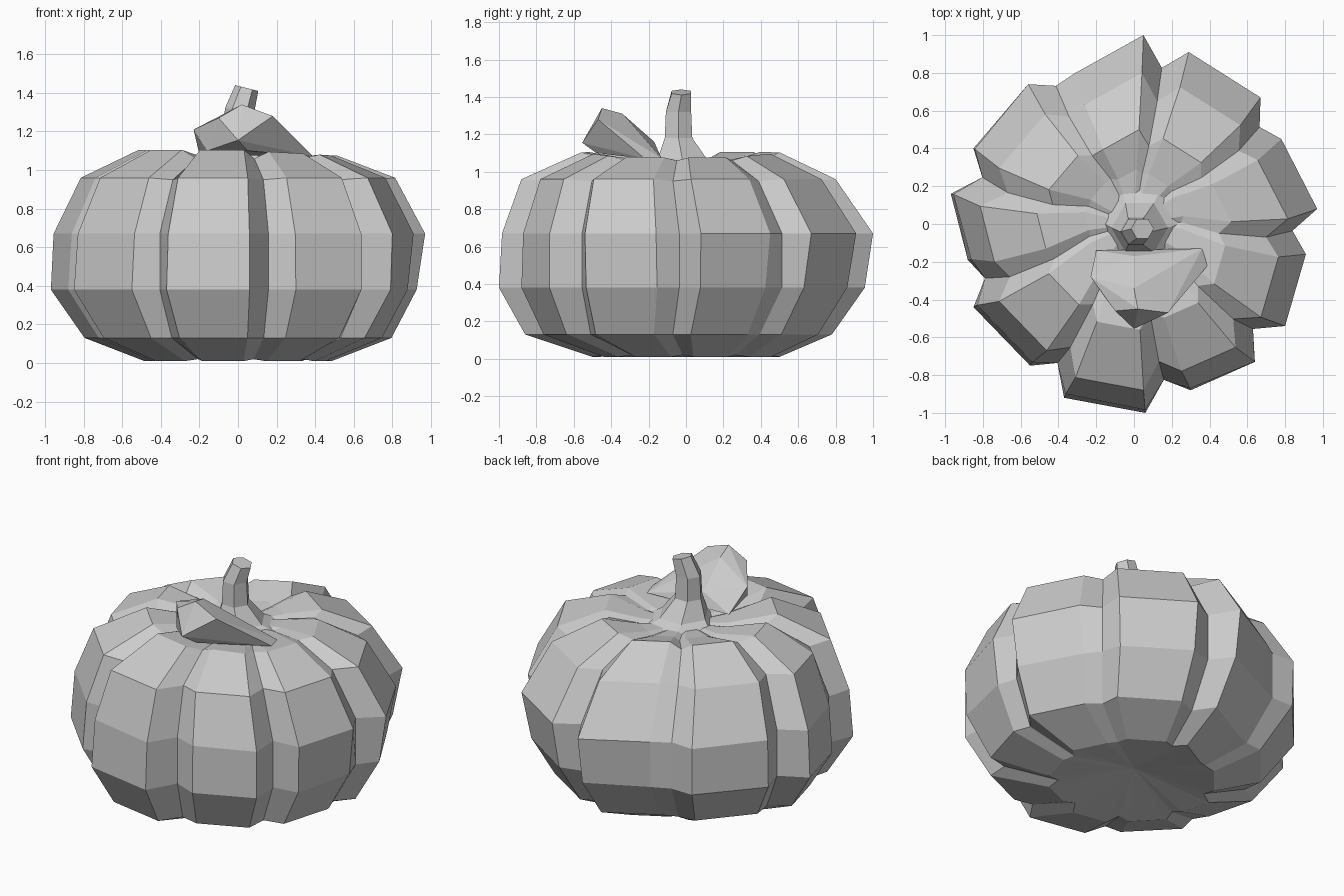
import bpy, bmesh, math
from mathutils import Vector

if "Cube" in bpy.data.objects:
    bpy.data.objects.remove(bpy.data.objects["Cube"])

grey = bpy.data.materials.new("pale_grey")
grey.diffuse_color = (0.6, 0.6, 0.6, 1)
grey.use_nodes = True
grey.node_tree.nodes["Principled BSDF"].inputs["Base Color"].default_value = grey.diffuse_color


def finish(name, bm):
    bmesh.ops.recalc_face_normals(bm, faces=bm.faces[:])
    mesh = bpy.data.meshes.new(name)
    bm.to_mesh(mesh)
    bm.free()
    mesh.materials.append(grey)
    ob = bpy.data.objects.new(name, mesh)
    bpy.context.collection.objects.link(ob)
    return ob


def loft(bm, rings):
    rows = [[bm.verts.new(p) for p in ring] for ring in rings]
    n = len(rows[0])
    for a, b in zip(rows, rows[1:]):
        for i in range(n):
            j = (i + 1) % n
            bm.faces.new((a[i], a[j], b[j], b[i]))
    return rows


# Body: nine lobes, each given by its two outer ridges seen from above
lobes = [((.29, .91), (.67, .67)), ((.78, .45), (.97, .08)),
         ((.91, -.16), (.80, -.54)), ((.64, -.73), (.30, -.88)),
         ((.06, -1.0), (-.37, -.92)), ((-.55, -.75), (-.85, -.44)),
         ((-.88, -.19), (-.97, .16)), ((-.85, .40), (-.56, .74)),
         ((-.31, .80), (.05, 1.0))]
# ridge height and scale, groove height and radius, shift along y
levels = [(.01, .50, .02, .43, 0), (.13, .82, .13, .71, -.04),
          (.38, 1.0, .38, .84, 0), (.67, 1.0, .67, .84, 0),
          (.96, .84, .95, .70, -.04), (1.105, .53, 1.06, .45, -.03),
          (1.055, .27, 1.04, .25, .02)]

rings = []
for k, (rz, rs, gz, gr, dy) in enumerate(levels):
    ring = []
    for i, (a, b) in enumerate(lobes):
        for p in (a, b):
            v = Vector(p)
            n = v.normalized()
            s, z = rs, rz
            if k == 2:      # back right lobes bulge higher up
                s -= .06 * max(0, n.dot(Vector((.7, .7))))
            if k == 3:      # front left lobes bulge lower down
                s -= .025 * max(0, n.dot(Vector((-.7, -.7))))
            if k == 5:      # right shoulder is lower
                z -= .03 * max(0, n.x)
            ring.append((v.x * s, v.y * s + dy, z))
        mid = (Vector(b) + Vector(lobes[(i + 1) % 9][0])).normalized() * gr
        ring.append((mid.x, mid.y + dy, gz))
    rings.append(ring)

bm = bmesh.new()
rows = loft(bm, rings)
for row, z in ((rows[0], .09), (rows[-1], 1.03)):
    centre = bm.verts.new((0, 0, z))
    for i in range(len(row)):
        bm.faces.new((row[i], row[(i + 1) % len(row)], centre))
finish("pumpkin_body", bm)

# Stem: flared, slightly leaning six-sided stalk
bm = bmesh.new()
path = [(.05, .03, 1.0, .26, 0), (.03, -.02, 1.07, .15, 0),
        (.01, -.04, 1.18, .085, 0), (.01, -.04, 1.32, .078, 0),
        (.045, -.025, 1.425, .06, -.25)]
rows = loft(bm, [[(x + r * math.cos(i * math.pi / 3), y + r * math.sin(i * math.pi / 3),
                   z + tilt * r * math.cos(i * math.pi / 3)) for i in range(6)]
                 for x, y, z, r, tilt in path])
bm.faces.new(rows[-1])
bm.faces.new(rows[0])
finish("stem", bm)

# Leaf: faceted wedge folded over the front
bm = bmesh.new()
for p in [(-.20, -.14, 1.08), (-.23, -.28, 1.21), (-.10, -.46, 1.27),
          (.02, -.45, 1.34), (.18, -.47, 1.28), (.39, -.22, 1.07),
          (.36, -.13, 1.07), (0, -.555, 1.155), (0, -.34, 1.31),
          (0, -.17, 1.16), (-.16, -.38, 1.10), (.05, -.48, 1.10)]:
    bm.verts.new(p)
bmesh.ops.convex_hull(bm, input=bm.verts[:])
bmesh.ops.delete(bm, geom=[v for v in bm.verts if not v.link_faces], context='VERTS')
finish("leaf", bm)
